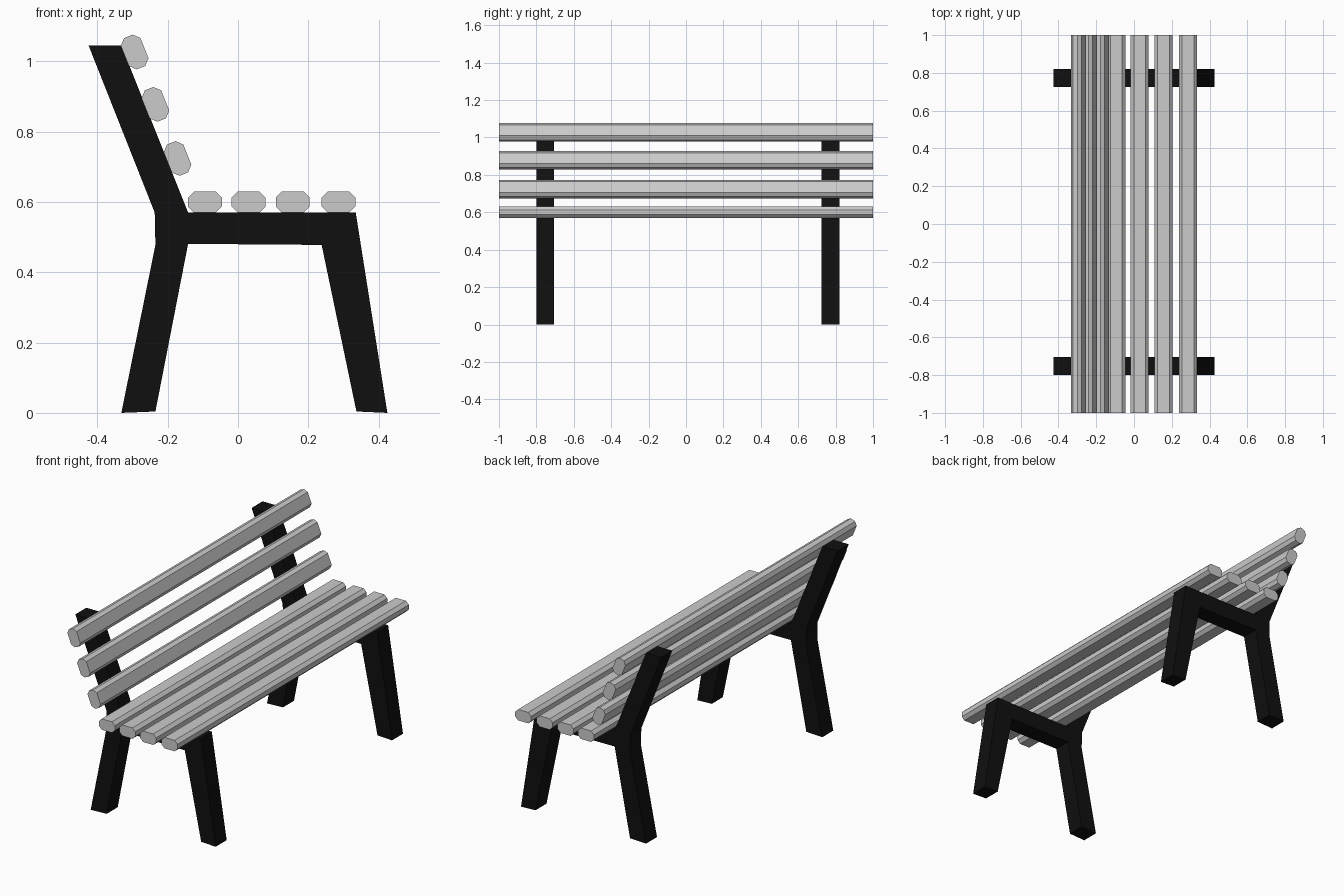
import bpy, bmesh, math

if "Cube" in bpy.data.objects:
    bpy.data.objects.remove(bpy.data.objects["Cube"])

black = bpy.data.materials.new("black_metal")
black.diffuse_color = (0.005, 0.005, 0.005, 1)
black.use_nodes = True
black.node_tree.nodes["Principled BSDF"].inputs["Base Color"].default_value = black.diffuse_color


def extrude_profile(name, pts, y0, y1, mat=None):
    """Solid from an (x, z) outline, extruded along y."""
    bm = bmesh.new()
    face = bm.faces.new([bm.verts.new((x, y0, z)) for x, z in pts])
    new = bmesh.ops.extrude_face_region(bm, geom=[face])["geom"]
    bmesh.ops.translate(bm, vec=(0, y1 - y0, 0),
                        verts=[v for v in new if isinstance(v, bmesh.types.BMVert)])
    bmesh.ops.recalc_face_normals(bm, faces=bm.faces)
    mesh = bpy.data.meshes.new(name)
    bm.to_mesh(mesh)
    bm.free()
    if mat:
        mesh.materials.append(mat)
    obj = bpy.data.objects.new(name, mesh)
    bpy.context.collection.objects.link(obj)
    return obj


def slat(name, cx, cz, tilt):
    """Full-length board with chamfered long edges."""
    w, t, c = 0.048, 0.03, 0.017
    octagon = [(w, t - c), (w - c, t), (c - w, t), (-w, t - c),
               (-w, c - t), (c - w, -t), (w - c, -t), (w, c - t)]
    co, si = math.cos(tilt), math.sin(tilt)
    extrude_profile(name, [(cx + a * co - b * si, cz + a * si + b * co)
                           for a, b in octagon], -1, 1)


# Two side frames: legs, seat rail and raked back post in one outline
frame = [(-0.425, 1.045), (-0.332, 1.045), (-0.142, 0.57), (0.335, 0.57),
         (0.425, 0), (0.337, 0.004), (0.238, 0.478), (-0.142, 0.481),
         (-0.235, 0.004), (-0.332, 0), (-0.235, 0.478), (-0.237, 0.57)]
extrude_profile("side_frame_front", frame, -0.80, -0.705, black)
extrude_profile("side_frame_back", frame, 0.725, 0.82, black)

# Seat slats
for i, x in enumerate((-0.094, 0.03, 0.156, 0.286)):
    slat(f"seat_slat_{i + 1}", x, 0.6, 0)

# Backrest slats, tilted with the back posts
for i, (x, z) in enumerate(((-0.172, 0.724), (-0.235, 0.878), (-0.294, 1.027))):
    slat(f"back_slat_{i + 1}", x, z, -math.radians(90 - 21.8))
